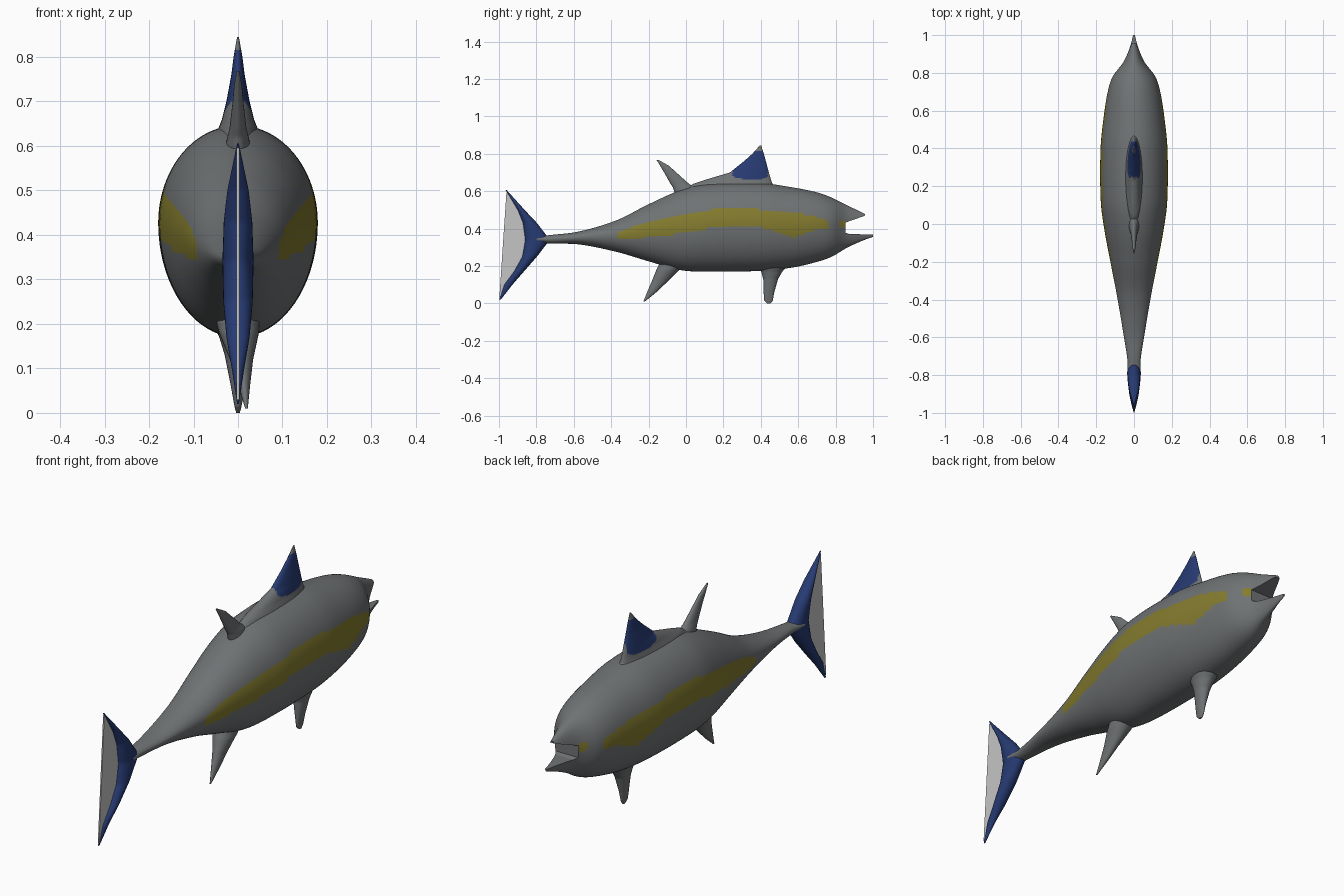
import bpy, bmesh, math
from mathutils import Vector

if "Cube" in bpy.data.objects:
    bpy.data.objects.remove(bpy.data.objects["Cube"])


def material(name, rgb):
    m = bpy.data.materials.new(name)
    m.diffuse_color = (*rgb, 1)
    m.use_nodes = True
    m.node_tree.nodes["Principled BSDF"].inputs["Base Color"].default_value = m.diffuse_color
    return m


GREY = material("grey skin", (0.16, 0.17, 0.175))
YELLOW = material("yellow stripe", (0.23, 0.20, 0.028))
BLUE = material("blue fin", (0.02, 0.043, 0.17))
WHITE = material("pale membrane", (0.55, 0.56, 0.55))


def sample(table, t, smooth=True):
    """Interpolate the rows of a station table at position t."""
    n = len(table)
    i = 0
    while i < n - 2 and t > table[i + 1][0]:
        i += 1
    a, b = table[i], table[i + 1]
    h = b[0] - a[0]
    u = min(max((t - a[0]) / h, 0), 1)
    p, q = table[max(i - 1, 0)], table[min(i + 2, n - 1)]
    out = []
    for k in range(1, len(a)):
        if not smooth:
            out.append(a[k] + (b[k] - a[k]) * u)
            continue
        m0 = (b[k] - p[k]) / (b[0] - p[0]) * h
        m1 = (q[k] - a[k]) / (q[0] - a[0]) * h
        out.append((2*u**3 - 3*u*u + 1) * a[k] + (u**3 - 2*u*u + u) * m0
                   + (3*u*u - 2*u**3) * b[k] + (u**3 - u*u) * m1)
    return out


def loft(name, rings, mats, rule=None):
    """Skin a list of closed rings, then colour faces by rule."""
    bm = bmesh.new()
    loops = [[bm.verts.new(p) for p in r] for r in rings]
    n = len(loops[0])
    for a, b in zip(loops, loops[1:]):
        for i in range(n):
            j = (i + 1) % n
            bm.faces.new((a[i], a[j], b[j], b[i]))
    bm.faces.new(loops[0])
    bm.faces.new(loops[-1])
    bmesh.ops.recalc_face_normals(bm, faces=bm.faces)
    if rule:
        for f in bm.faces:
            f.material_index = rule(f.calc_center_median())
    me = bpy.data.meshes.new(name)
    bm.to_mesh(me)
    bm.free()
    for m in mats:
        me.materials.append(m)
    ob = bpy.data.objects.new(name, me)
    bpy.context.collection.objects.link(ob)
    return ob


def smooth(ob, angle=40):
    bpy.ops.object.select_all(action='DESELECT')
    ob.select_set(True)
    bpy.context.view_layer.objects.active = ob
    bpy.ops.object.shade_smooth_by_angle(angle=math.radians(angle))


def plate(name, outline, half, mats):
    """Side outline (y, z) given thickness along x."""
    return loft(name, [[(x, y, z) for y, z in outline] for x in (-half, half)], mats)


def fin(name, table, mats, rule=None, lean=0.0, steps=50, seg=28):
    """Stations (z, rear y, front y, half thickness) with oval sections."""
    rings = []
    z0, z1 = table[0][0], table[-1][0]
    for s in range(steps + 1):
        z = z0 + (z1 - z0) * s / steps
        ya, yb, t = sample(table, z, False)
        c, r = (ya + yb) / 2, (yb - ya) / 2
        x = lean * max(0.2 - z, 0)
        rings.append([(x + t * math.sin(2 * math.pi * i / seg),
                       c + r * math.cos(2 * math.pi * i / seg), z) for i in range(seg)])
    ob = loft(name, rings, mats, rule)
    smooth(ob)
    return ob


# Body: y, top, bottom, half width
BODY = [(-0.80, 0.358, 0.325, 0.037), (-0.73, 0.365, 0.320, 0.034), (-0.57, 0.385, 0.315, 0.058),
        (-0.37, 0.445, 0.275, 0.092), (-0.20, 0.530, 0.225, 0.125), (-0.03, 0.605, 0.178, 0.157),
        (0.12, 0.640, 0.170, 0.176), (0.40, 0.643, 0.174, 0.177), (0.57, 0.620, 0.192, 0.160),
        (0.70, 0.594, 0.222, 0.139), (0.78, 0.565, 0.250, 0.113), (0.86, 0.525, 0.297, 0.055),
        (0.95, 0.482, 0.338, 0.022), (1.00, 0.455, 0.356, 0.008)]
# Side stripe: y, lower z, upper z
STRIPE = [(-0.37, 0.345, 0.375), (-0.30, 0.345, 0.405), (-0.10, 0.365, 0.455), (0.05, 0.385, 0.490),
          (0.20, 0.415, 0.505), (0.40, 0.405, 0.503), (0.50, 0.375, 0.495), (0.58, 0.355, 0.485),
          (0.68, 0.390, 0.467), (0.76, 0.400, 0.443)]


def body_rule(c):
    if -0.37 < c.y < 0.76:
        lo, hi = sample(STRIPE, c.y)
        return int(lo < c.z < hi)
    return int(math.hypot(c.y - 0.838, c.z - 0.425) < 0.021)     # eye spot


rings = []
for s in range(221):
    y = -0.80 + 1.80 * s / 220
    top, bot, w = sample(BODY, y)
    mid = bot + 0.54 * (top - bot)
    ring = []
    for i in range(96):
        a = 2 * math.pi * i / 96
        h = top - mid if math.sin(a) > 0 else mid - bot
        ring.append((w * math.cos(a), y, mid + h * math.sin(a)))
    rings.append(ring)
body = loft("body", rings, [GREY, YELLOW], body_rule)

# Open mouth cut into the head
cutter = plate("mouth_cutter", [(0.852, 0.378), (0.87, 0.372), (1.03, 0.366), (1.03, 0.53),
                                (0.962, 0.50), (0.955, 0.468), (0.852, 0.432)], 0.2, [GREY])
cutter.hide_render = True
mod = body.modifiers.new("mouth", 'BOOLEAN')
mod.operation = 'DIFFERENCE'
mod.solver = 'EXACT'
mod.object = cutter
smooth(body)
bpy.ops.object.modifier_move_to_index(modifier="mouth", index=0)
bpy.ops.object.modifier_apply(modifier="mouth")
bpy.data.objects.remove(cutter)


# Front dorsal fin with a blue patch
def dorsal_rule(c):
    low = 0.662 + 4.5 * max(abs(c.y - 0.35) - 0.03, 0) ** 2
    return int(low < c.z < 0.815 and 0.25 < c.y < 0.437)


fin("front_dorsal_fin", [(0.59, -0.04, 0.52, 0.065), (0.64, 0.04, 0.462, 0.044), (0.66, 0.10, 0.455, 0.036),
                         (0.70, 0.235, 0.443, 0.026), (0.76, 0.31, 0.427, 0.015),
                         (0.80, 0.355, 0.416, 0.010), (0.845, 0.395, 0.402, 0.002)],
    [GREY, BLUE], dorsal_rule, steps=70, seg=64)

# Rear dorsal, rear belly and front belly fins
fin("rear_dorsal_fin", [(0.56, -0.05, 0.09, 0.035), (0.62, -0.07, 0.045, 0.024), (0.64, -0.083, 0.015, 0.019),
                        (0.70, -0.117, -0.052, 0.012), (0.735, -0.138, -0.09, 0.009),
                        (0.768, -0.158, -0.148, 0.003)], [GREY])
fin("rear_belly_fin", [(0.01, -0.228, -0.220, 0.003), (0.06, -0.208, -0.158, 0.013),
                       (0.12, -0.182, -0.095, 0.026), (0.18, -0.158, -0.035, 0.045),
                       (0.24, -0.13, 0.03, 0.055)], [GREY], lean=0.1)
fin("front_belly_fin", [(0.0, 0.435, 0.452, 0.004), (0.015, 0.418, 0.464, 0.008), (0.06, 0.415, 0.472, 0.016),
                        (0.13, 0.413, 0.492, 0.030), (0.17, 0.402, 0.515, 0.042),
                        (0.21, 0.38, 0.55, 0.06)], [GREY])

# Tail crescent and the thin membrane behind it
fin("tail_fin", [(0.02, -1.0, -0.99, 0.002), (0.10, -0.972, -0.928, 0.014), (0.17, -0.92, -0.867, 0.026),
                 (0.25, -0.875, -0.797, 0.033), (0.34, -0.86, -0.728, 0.035), (0.43, -0.872, -0.797, 0.032),
                 (0.50, -0.90, -0.863, 0.024), (0.605, -0.964, -0.958, 0.002)], [BLUE], steps=80)
plate("tail_membrane", [(-0.96, 0.595), (-0.998, 0.03), (-0.94, 0.13), (-0.86, 0.25), (-0.84, 0.34),
                        (-0.855, 0.43), (-0.885, 0.50)], 0.003, [WHITE])
